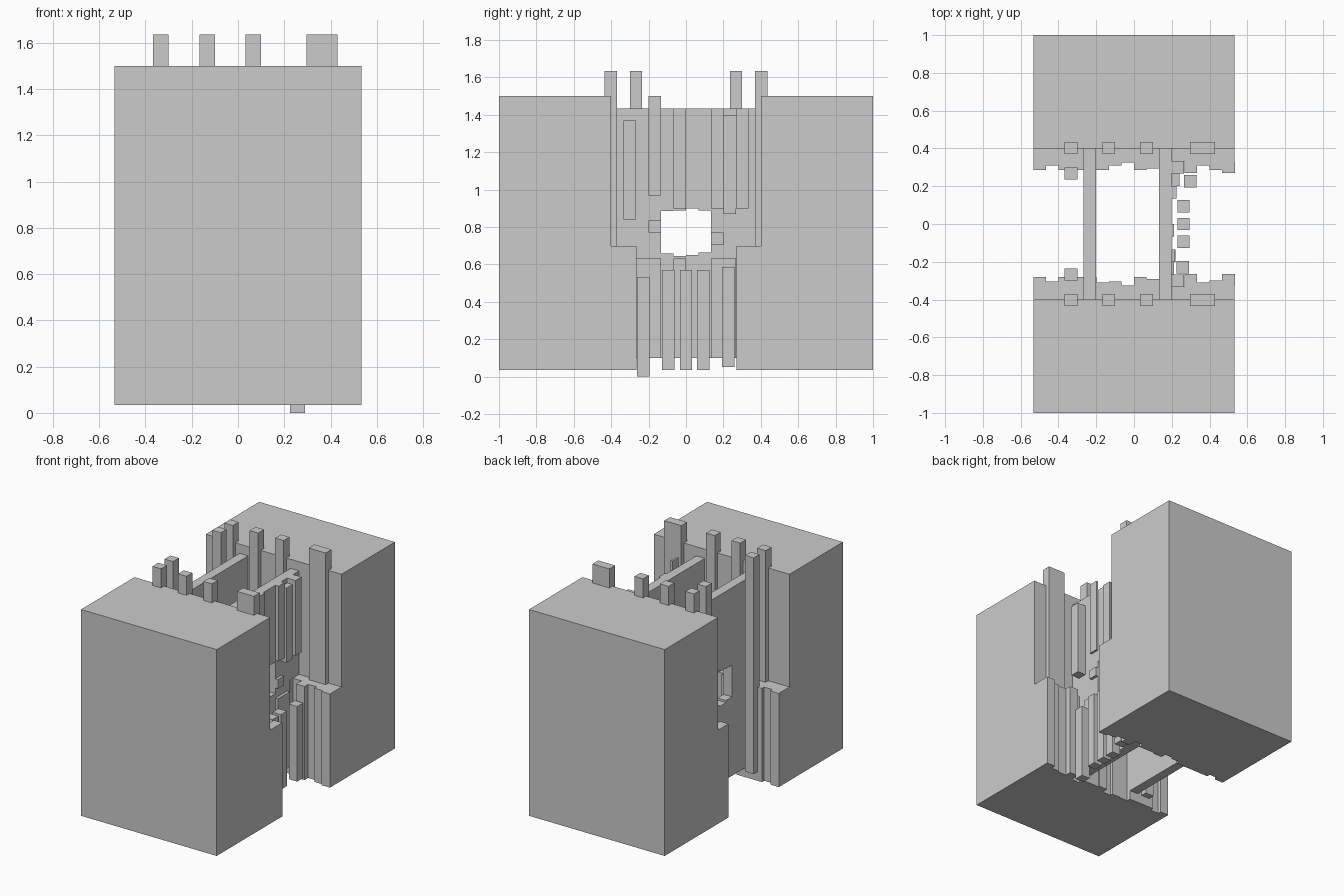
import bpy

if "Cube" in bpy.data.objects:
    bpy.data.objects.remove(bpy.data.objects["Cube"])


def box(name, x0, x1, y0, y1, z0, z1):
    """Axis-aligned box from its limits."""
    y0, y1 = min(y0, y1), max(y0, y1)
    v = [(x, y, z) for z in (z0, z1) for x, y in ((x0, y0), (x1, y0), (x1, y1), (x0, y1))]
    f = [(3, 2, 1, 0), (4, 5, 6, 7), (0, 1, 5, 4), (1, 2, 6, 5), (2, 3, 7, 6), (3, 0, 4, 7)]
    me = bpy.data.meshes.new(name)
    me.from_pydata(v, [], f)
    ob = bpy.data.objects.new(name, me)
    bpy.context.collection.objects.link(ob)
    return ob


def prism(name, pts, z0, z1):
    """Vertical extrusion of an outline in plan."""
    n = len(pts)
    v = [(x, y, z) for z in (z0, z1) for x, y in pts]
    f = [tuple(reversed(range(n))), tuple(range(n, 2 * n))]
    f += [(i, (i + 1) % n, n + (i + 1) % n, n + i) for i in range(n)]
    if sum(pts[i][0] * pts[(i + 1) % n][1] - pts[(i + 1) % n][0] * pts[i][1] for i in range(n)) < 0:
        f = [tuple(reversed(q)) for q in f]
    me = bpy.data.meshes.new(name)
    me.from_pydata(v, [], f)
    ob = bpy.data.objects.new(name, me)
    bpy.context.collection.objects.link(ob)
    return ob


S = 1.0667 / 16  # width of one cliff strip
# Inner edge of each strip of the lower ledges
EDGES = {
    "front": (-1, [.28, .305, .28, .28, .28, .31, .305, .325, .28, .29, .29, .33, .265, .31, .30, .265]),
    "back": (1, [.285, .31, .285, .285, .285, .285, .31, .325, .285, .295, .295, .33, .27, .31, .285, .27]),
}

for side, (s, edge) in EDGES.items():
    # Cliff block and its jagged lower ledge
    box(side + "_cliff", -.533, .533, s * .4, s, .035, 1.5)
    pts = [(-.533, s * .4)]
    for i, e in enumerate(edge):
        pts += [(-.533 + i * S, s * e), (-.533 + (i + 1) * S, s * e)]
    pts.append((.533, s * .4))
    prism(side + "_ledge", pts, .035, .7)
    # Posts against the cliff, and one tall free post
    for x0, x1 in ((-.367, -.3), (-.167, -.1), (.033, .1), (.297, .43)):
        box(side + "_post", x0, x1, s * .37, s * .435, .7, 1.635)
    box(side + "_tall_post", -.367, -.3, s * .235, s * .3, .1, 1.635)

# Two cross walls, each with a ragged window
for name, x0 in (("left_wall", -.267), ("right_wall", .133)):
    for s in (-1, 1):
        box(name + "_side", x0, x0 + S, s * .135, s * .4, .1, 1.435)
    for i, (lo, hi) in enumerate(((.66, .885), (.645, .89), (.65, .9), (.665, .89))):
        y0, y1 = -.135 + i * .0675, -.135 + (i + 1) * .0675
        box(name + "_sill", x0, x0 + S, y0, y1, .1, lo)
        box(name + "_lintel", x0, x0 + S, y0, y1, hi, 1.435)

# Relief strips on the right wall: outer x, y range, z range
for x1, y0, y1, z0, z1 in (
    (.265, .267, .333, .9, 1.435), (.24, .2, .267, .87, 1.4),
    (.225, .135, .2, .9, 1.435), (.213, -.067, 0, .9, 1.435),
    (.215, -.2, -.135, .97, 1.5), (.265, -.333, -.267, .84, 1.37),
    (.213, -.267, -.2, .1, .633), (.208, -.2, -.135, .1, .633),
    (.213, -.067, 0, .1, .633), (.22, .135, .2, .1, .633), (.22, .2, .267, .1, .633),
    (.22, -.2, -.135, .77, .835), (.22, .135, .2, .705, .77),
):
    box("wall_relief", .199, x1, y0, y1, z0, z1)

# Free columns in front of the right wall
for x, y, z in ((.257, -.228, 0), (.262, -.095, .037), (.262, 0, .037), (.262, .093, .037), (.297, .226, .053)):
    box("free_column", x - .033, x + .033, y - .033, y + .033, z, z + .533)
